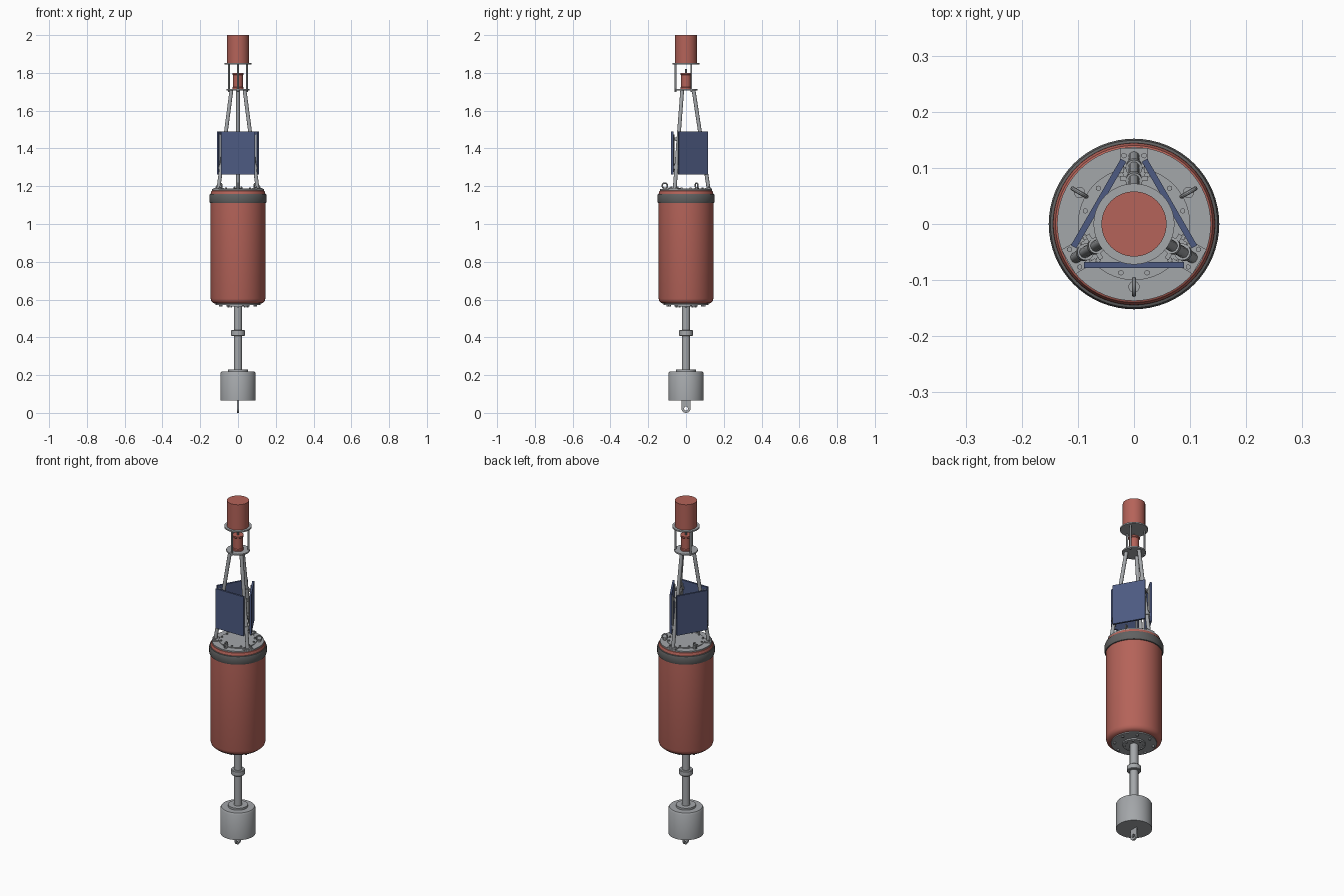
import bpy, bmesh
from math import pi, sin, cos, radians
from mathutils import Vector, Matrix

if "Cube" in bpy.data.objects:
    bpy.data.objects.remove(bpy.data.objects["Cube"])


def material(name, rgb):
    m = bpy.data.materials.new(name)
    m.use_nodes = True
    m.diffuse_color = (*rgb, 1)
    m.node_tree.nodes["Principled BSDF"].inputs["Base Color"].default_value = (*rgb, 1)
    return m


RED = material("faded red paint", (0.46, 0.125, 0.1))
GREY = material("galvanised grey", (0.37, 0.385, 0.4))
DARK = material("dark rubber", (0.12, 0.12, 0.12))
BLUE = material("panel blue", (0.075, 0.105, 0.225))


def finish(name, bm, mat):
    bmesh.ops.recalc_face_normals(bm, faces=bm.faces)
    mesh = bpy.data.meshes.new(name)
    bm.to_mesh(mesh)
    bm.free()
    mesh.materials.append(mat)
    ob = bpy.data.objects.new(name, mesh)
    bpy.context.collection.objects.link(ob)
    bpy.ops.object.select_all(action='DESELECT')
    ob.select_set(True)
    bpy.context.view_layer.objects.active = ob
    bpy.ops.object.shade_smooth_by_angle(angle=radians(35))
    return ob


def lathe(name, profile, mat, sides=64):
    """Solid of revolution from (radius, height) points, capped at both ends."""
    bm = bmesh.new()
    rings = [[bm.verts.new((r * cos(2 * pi * i / sides), r * sin(2 * pi * i / sides), z))
              for i in range(sides)] for r, z in profile]
    for a, b in zip(rings, rings[1:]):
        for i in range(sides):
            j = (i + 1) % sides
            bm.faces.new((a[i], a[j], b[j], b[i]))
    bm.faces.new(rings[0])
    bm.faces.new(rings[-1])
    return finish(name, bm, mat)


def disc(name, r, z0, z1, mat, sides=64):
    return lathe(name, [(r, z0), (r, z1)], mat, sides)


def add_tube(bm, a, b, r, sides=16):
    a, b = Vector(a), Vector(b)
    d = b - a
    m = Matrix.Translation((a + b) / 2) @ d.to_track_quat('Z', 'Y').to_matrix().to_4x4()
    bmesh.ops.create_cone(bm, cap_ends=True, segments=sides, radius1=r, radius2=r,
                          depth=d.length, matrix=m)


def add_box(bm, centre, size):
    bmesh.ops.create_cube(bm, size=1, matrix=Matrix.Translation(centre) @ Matrix.Diagonal((*size, 1)))


def add_ring(bm, centre, R, r, n=24, k=10):
    """Torus standing in the YZ plane."""
    c = Vector(centre)
    v = [[bm.verts.new(c + Vector((r * sin(2 * pi * j / k),
                                   (R + r * cos(2 * pi * j / k)) * cos(2 * pi * i / n),
                                   (R + r * cos(2 * pi * j / k)) * sin(2 * pi * i / n))))
          for j in range(k)] for i in range(n)]
    for i in range(n):
        for j in range(k):
            bm.faces.new((v[i][j], v[i - 1][j], v[i - 1][j - 1], v[i][j - 1]))


def polar(r, deg, z):
    return (r * cos(radians(deg)), r * sin(radians(deg)), z)


def triple(name, build, mat, start=0):
    """Three copies about the vertical axis; build() works on the +y side."""
    for n, turn in zip(("back", "front_right", "front_left"), (0, 120, 240)):
        bm = bmesh.new()
        build(bm)
        bmesh.ops.rotate(bm, verts=bm.verts, matrix=Matrix.Rotation(radians(turn + start), 3, 'Z'))
        finish(f"{name}_{n}", bm, mat)


# Hull, collar and deck
lathe("hull", [(0.118, 0.578), (0.132, 0.582), (0.141, 0.591), (0.145, 0.605),
               (0.145, 1.15), (0.144, 1.165), (0.14, 1.175), (0.132, 1.18)], RED)
lathe("collar", [(0.144, 1.11), (0.149, 1.112), (0.152, 1.12), (0.152, 1.15),
                 (0.149, 1.158), (0.144, 1.16)], DARK)
disc("deck_plate", 0.137, 1.175, 1.184, GREY)
disc("hatch_cover", 0.1, 1.184, 1.188, GREY)
disc("hull_base_plate", 0.118, 0.572, 0.579, GREY)
disc("shaft_flange", 0.06, 0.564, 0.573, GREY)

bm = bmesh.new()
for i in range(12):
    add_tube(bm, polar(0.09, i * 30 + 15, 1.186), polar(0.09, i * 30 + 15, 1.194), 0.005, 6)
finish("hatch_bolts", bm, GREY)
bm = bmesh.new()
for i in range(8):
    add_tube(bm, polar(0.1, i * 45 + 15, 0.562), polar(0.1, i * 45 + 15, 0.575), 0.006, 6)
    add_tube(bm, polar(0.05, i * 45, 0.558), polar(0.05, i * 45, 0.566), 0.005, 6)
finish("base_bolts", bm, GREY)


# Lifting eyes between the legs
def lifting_eye(bm):
    add_tube(bm, (0, 0.112, 1.182), (0, 0.112, 1.191), 0.01)
    add_ring(bm, (0, 0.112, 1.203), 0.014, 0.004)


triple("lifting_eye", lifting_eye, GREY, start=180)


# Mast legs with foot pads and panel brackets
def leg(bm):
    add_tube(bm, (0, 0.12, 1.184), (0, 0.04, 1.71), 0.01)
    add_box(bm, (0, 0.118, 1.187), (0.05, 0.034, 0.008))
    for s in (-1, 1):
        add_tube(bm, (s * 0.018, 0.122, 1.187), (s * 0.018, 0.122, 1.198), 0.005, 6)


def bracket(bm):
    for z in (1.3, 1.45):
        y = 0.12 - 0.152 * (z - 1.184)
        add_tube(bm, (0, y, z - 0.01), (0, y - 0.003, z + 0.01), 0.015)
        add_box(bm, (0, y + 0.002, z), (0.05, 0.008, 0.016))
    for s in (-1, 1):
        add_box(bm, (s * 0.021, 0.098, 1.375), (0.006, 0.014, 0.2))


triple("mast_leg", leg, GREY)
triple("panel_bracket", bracket, GREY)


# Solar panels
def panel(bm):
    add_box(bm, (0, 0.073, 1.376), (0.178, 0.011, 0.23))


triple("solar_panel", panel, BLUE, start=180)

# Lantern platform, small beacon and top marker
disc("lower_platform", 0.062, 1.706, 1.714, GREY)
lathe("beacon", [(0.03, 1.714), (0.03, 1.722), (0.026, 1.726), (0.026, 1.788),
                 (0.03, 1.792), (0.03, 1.8)], RED, 32)
disc("beacon_tip", 0.006, 1.8, 1.82, DARK, 16)
disc("upper_platform", 0.072, 1.844, 1.852, GREY)
disc("top_marker", 0.058, 1.852, 2.0, RED)
triple("platform_rod", lambda bm: add_tube(bm, (0, 0.055, 1.7), (0, 0.055, 1.85), 0.005),
       GREY, start=180)

# Shaft, coupling and counterweight
disc("shaft", 0.022, 0.22, 0.57, GREY, 32)
lathe("coupling", [(0.034, 0.408), (0.037, 0.411), (0.037, 0.435), (0.034, 0.438)], GREY, 32)
disc("weight_flange", 0.052, 0.215, 0.231, GREY, 48)
lathe("counterweight", [(0.093, 0.065), (0.093, 0.21), (0.087, 0.22)], GREY)

# Mooring lug: flat plate with rounded end and a hole
bm = bmesh.new()
arc = [pi + pi * i / 16 for i in range(17)]
faces = []
for x in (-0.005, 0.005):
    outer = [bm.verts.new((x, 0.024 * cos(a), 0.024 + 0.024 * sin(a))) for a in arc]
    outer += [bm.verts.new((x, 0.024, 0.07)), bm.verts.new((x, -0.024, 0.07))]
    n = len(outer)
    hole = []
    for v in outer:
        d = Vector((0, v.co.y, v.co.z - 0.024)).normalized() * 0.011
        hole.append(bm.verts.new((x, d.y, 0.024 + d.z)))
    for i in range(n):
        bm.faces.new((outer[i - 1], outer[i], hole[i], hole[i - 1]))
    faces.append((outer, hole))
for a, b in zip(*faces):
    for i in range(len(a)):
        bm.faces.new((a[i - 1], a[i], b[i], b[i - 1]))
finish("mooring_lug", bm, GREY)
